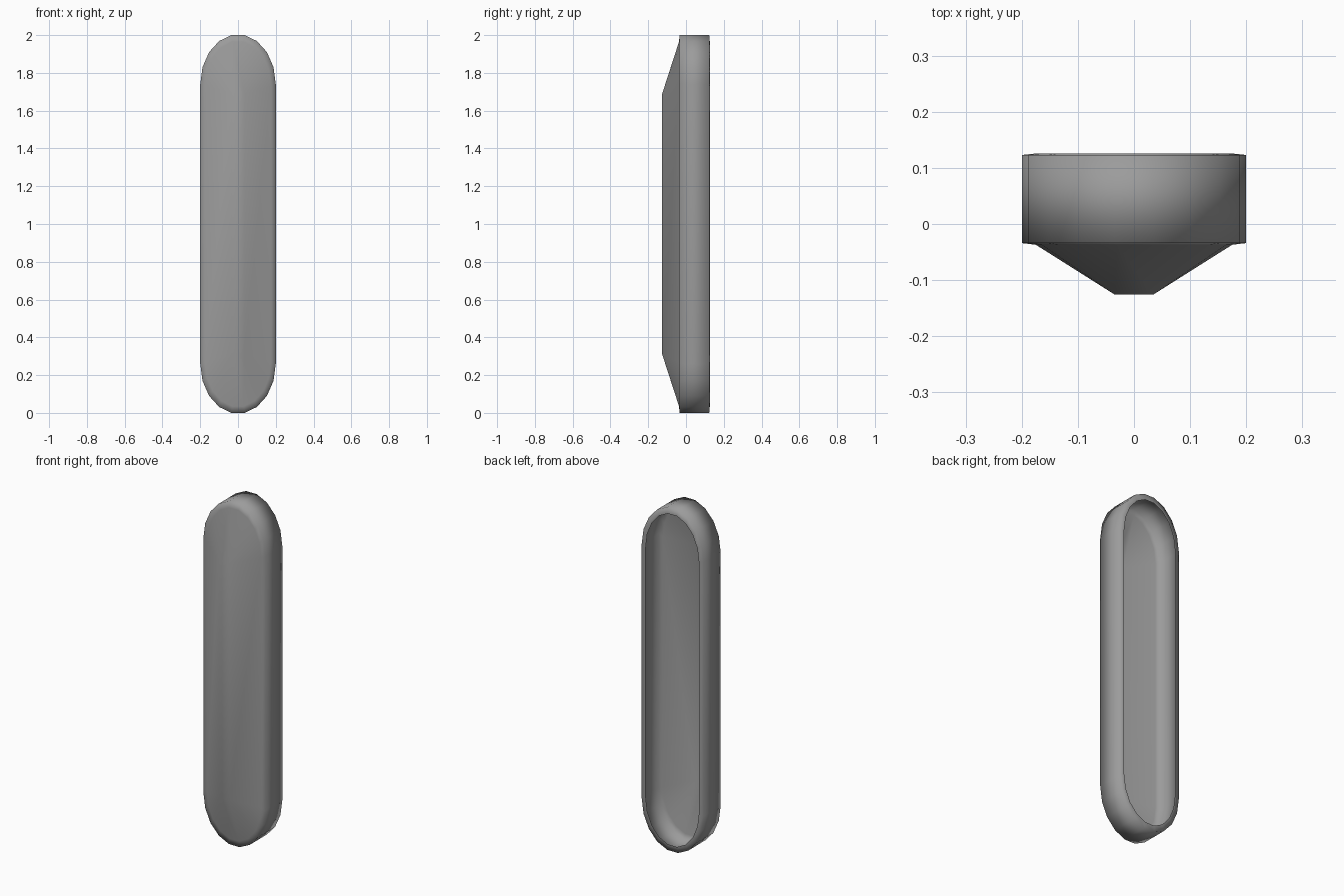
import bpy, bmesh, math

if "Cube" in bpy.data.objects:
    bpy.data.objects.remove(bpy.data.objects["Cube"])

SEG = 9  # facets per rounded end, odd so that the tip is flat
TIP = math.sin(math.pi * 4 / 9)


def ring(bm, half_w, end_z, arc_h, y):
    """Stadium loop in the XZ plane; end_z is the height of the flat tip above the middle."""
    pts = []
    for sign in (1, -1):
        for i in range(SEG + 1):
            a = math.pi * i / SEG
            pts.append((sign * half_w * math.cos(a),
                        sign * (end_z - arc_h + arc_h * math.sin(a) / TIP)))
    return [bm.verts.new((x, y, z + 1.0)) for x, z in pts]


def ridge(bm, half_w, end_z, y):
    """Four-cornered strip, repeated so that it bridges to a stadium loop."""
    half = (SEG + 1) // 2
    corners = [(1, 1), (-1, 1), (-1, -1), (1, -1)]
    return [bm.verts.new((sx * half_w, y, 1.0 + sz * end_z))
            for sx, sz in corners for _ in range(half)]


bm = bmesh.new()
# front ridge, wall and narrow lip; the back is left open
rings = [
    ridge(bm, 0.034, 0.69, -0.126),
    ring(bm, 0.175, 0.965, 0.235, -0.037),
    ring(bm, 0.200, 1.000, 0.260, -0.034),
    ring(bm, 0.200, 1.000, 0.260, 0.123),
    ring(bm, 0.172, 0.965, 0.235, 0.126),
]
n = len(rings[0])
for a, b in zip(rings, rings[1:]):
    for i in range(n):
        j = (i + 1) % n
        bm.faces.new((a[i], b[i], b[j], a[j]))
bm.faces.new(rings[0])
bmesh.ops.remove_doubles(bm, verts=bm.verts, dist=0.0005)
bmesh.ops.recalc_face_normals(bm, faces=bm.faces)

mesh = bpy.data.meshes.new("hollow_shell")
bm.to_mesh(mesh)
bm.free()
shell = bpy.data.objects.new("hollow_shell", mesh)
bpy.context.collection.objects.link(shell)

# dark grey finish
grey = bpy.data.materials.new("dark_grey")
grey.diffuse_color = (0.33, 0.33, 0.33, 1)
grey.use_nodes = True
grey.node_tree.nodes["Principled BSDF"].inputs["Base Color"].default_value = grey.diffuse_color
mesh.materials.append(grey)

# smooth shading over the whole shell
bpy.context.view_layer.objects.active = shell
shell.select_set(True)
bpy.ops.object.shade_smooth()
